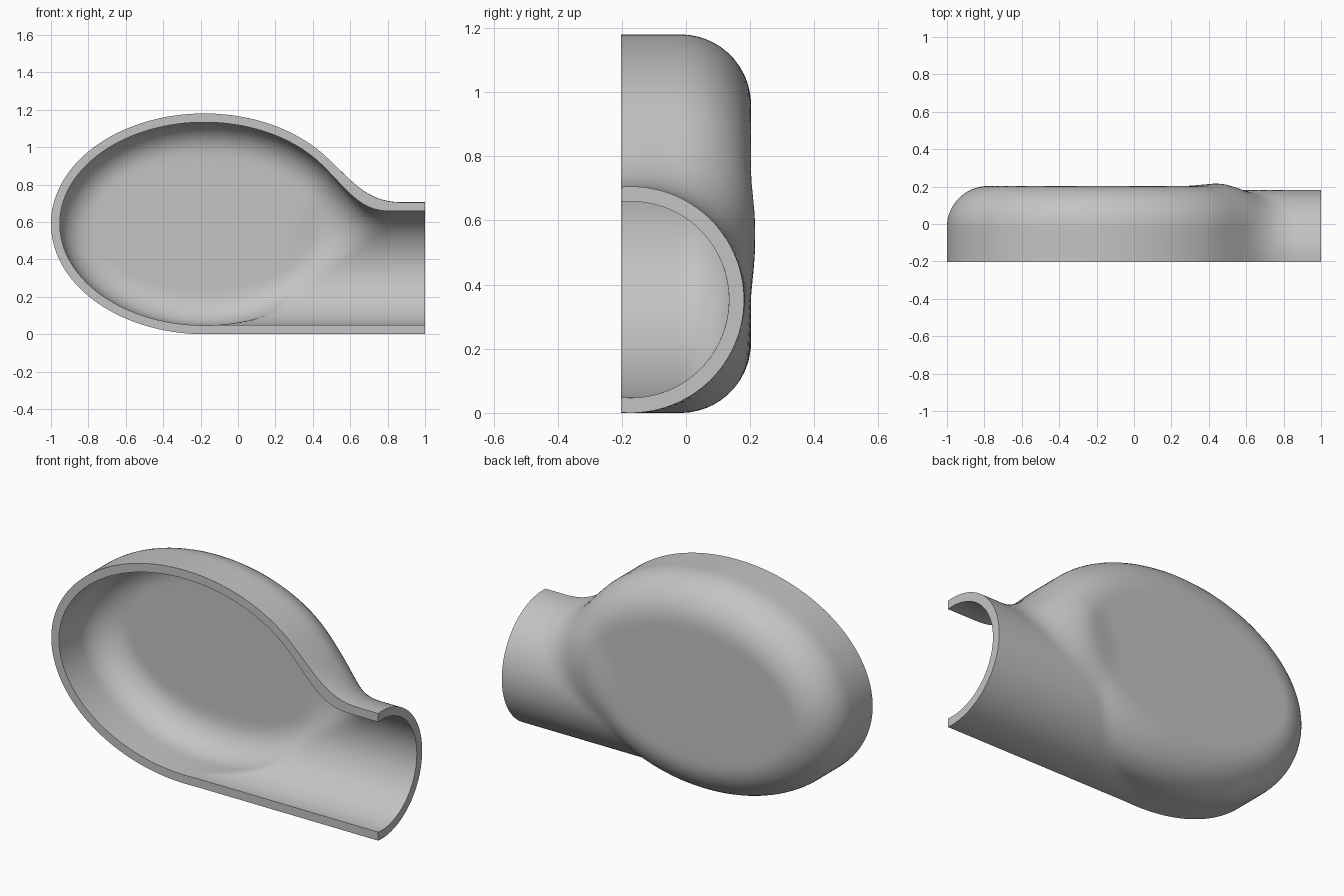
import bpy
import bmesh
from math import cos, sin, pi, hypot

old = bpy.data.objects.get("Cube")
if old:
    bpy.data.objects.remove(old, do_unlink=True)

# Main dimensions
FRONT, BACK = -0.203, 0.203          # open front plane and flat back
BODY_X, BODY_Z = -0.18, 0.59         # centre of the oval bowl
BODY_RX, BODY_RZ = 0.82, 0.59
FILLET = 0.22                        # rounding of the bowl's back edge
PIPE_Y, PIPE_R = -0.172, 0.353       # spout axis and radius
WALL = 0.047
STATIONS, SIDES = 140, 64


def ramp(lo, hi, v):
    t = min(max((v - lo) / (hi - lo), 0), 1)
    return t * t * (3 - 2 * t)


def bowl(x, y, z):
    """Signed distance to the oval bowl with a rounded back edge."""
    px, pz = x - BODY_X, z - BODY_Z
    k0 = hypot(px / BODY_RX, pz / BODY_RZ)
    k1 = hypot(px / BODY_RX ** 2, pz / BODY_RZ ** 2)
    oval = k0 * (k0 - 1) / k1 if k1 > 1e-6 else -BODY_RZ
    a, b = oval + FILLET, y - BACK + FILLET
    return min(max(a, b), 0) + hypot(max(a, 0), max(b, 0)) - FILLET


def spout(x, y, z):
    """Signed distance to the round spout running out to the right end."""
    return max(hypot(y - PIPE_Y, z - PIPE_R) - PIPE_R, BODY_X - x)


def solid(x, y, z):
    """Bowl and spout joined, with a soft fillet in the upper corner."""
    a, b = bowl(x, y, z), spout(x, y, z)
    k = 0.25 * ramp(0.2, 0.75, z) * ramp(0.1, 0.5, x) + 1e-5
    h = max(k - abs(a - b), 0)
    return min(a, b) - h * h / (4 * k)


def edge(inside, hi):
    """Distance at which a ray leaves the solid."""
    lo = 0.0
    for _ in range(22):
        mid = (lo + hi) / 2
        if inside(mid):
            lo = mid
        else:
            hi = mid
    return lo


def section(x, inset):
    """Half-round cross-section points, from the top rim to the bottom rim."""
    def inside(y, z):
        return solid(x, y, z) < -inset
    top = BODY_Z + edge(lambda t: inside(FRONT, BODY_Z + t), 1)
    low = BODY_Z - edge(lambda t: inside(FRONT, BODY_Z - t), 1)
    mid, height = (top + low) / 2, (top - low) / 2
    depth = edge(lambda t: inside(FRONT + t, mid), 1)
    points = []
    for j in range(SIDES + 1):
        dy = depth * sin(pi * j / SIDES)
        dz = height * cos(pi * j / SIDES)
        t = edge(lambda s: inside(FRONT + s * dy, mid + s * dz), 2)
        points.append((x, FRONT + t * dy, mid + t * dz))
    return points


def skin(bm, inset):
    """Grid of vertices for one side of the wall, closed at the left tip."""
    tip = BODY_X - BODY_RX + inset
    rows = []
    for i in range(STATIONS + 1):
        x = tip + 1e-6 + (1 - tip - 1e-6) * (i / STATIONS) ** 2
        points = section(x, inset)
        if i == 0:
            # fold both halves of the tip onto one line
            half = [points[min(j, SIDES - j)] for j in range(SIDES + 1)]
            points = [(tip, p[1], BODY_Z) for p in half]
        rows.append([bm.verts.new(p) for p in points])
    return rows


def strip(bm, one, two):
    for j in range(len(one) - 1):
        bm.faces.new((one[j], one[j + 1], two[j + 1], two[j]))


# Shell: outer skin, inner skin and the rims that join them
bm = bmesh.new()
outer, inner = skin(bm, 0), skin(bm, WALL)
for rows in (outer, inner):
    for a, b in zip(rows, rows[1:]):
        strip(bm, a, b)
for side in (0, SIDES):
    strip(bm, [r[side] for r in outer], [r[side] for r in inner])
strip(bm, outer[-1], inner[-1])
bmesh.ops.remove_doubles(bm, verts=bm.verts, dist=1e-5)
bmesh.ops.recalc_face_normals(bm, faces=bm.faces)

mesh = bpy.data.meshes.new("half_shell")
bm.to_mesh(mesh)
bm.free()
shell = bpy.data.objects.new("half_shell", mesh)
bpy.context.collection.objects.link(shell)

# Plain grey material
grey = bpy.data.materials.new("plain_grey")
grey.use_nodes = True
colour = (0.55, 0.55, 0.55, 1)
grey.diffuse_color = colour
for node in grey.node_tree.nodes:
    if node.type == "BSDF_PRINCIPLED":
        node.inputs["Base Color"].default_value = colour
mesh.materials.append(grey)

# Smooth skin with crisp rims
bpy.ops.object.select_all(action="DESELECT")
shell.select_set(True)
bpy.context.view_layer.objects.active = shell
bpy.ops.object.shade_smooth_by_angle(angle=pi / 5)
